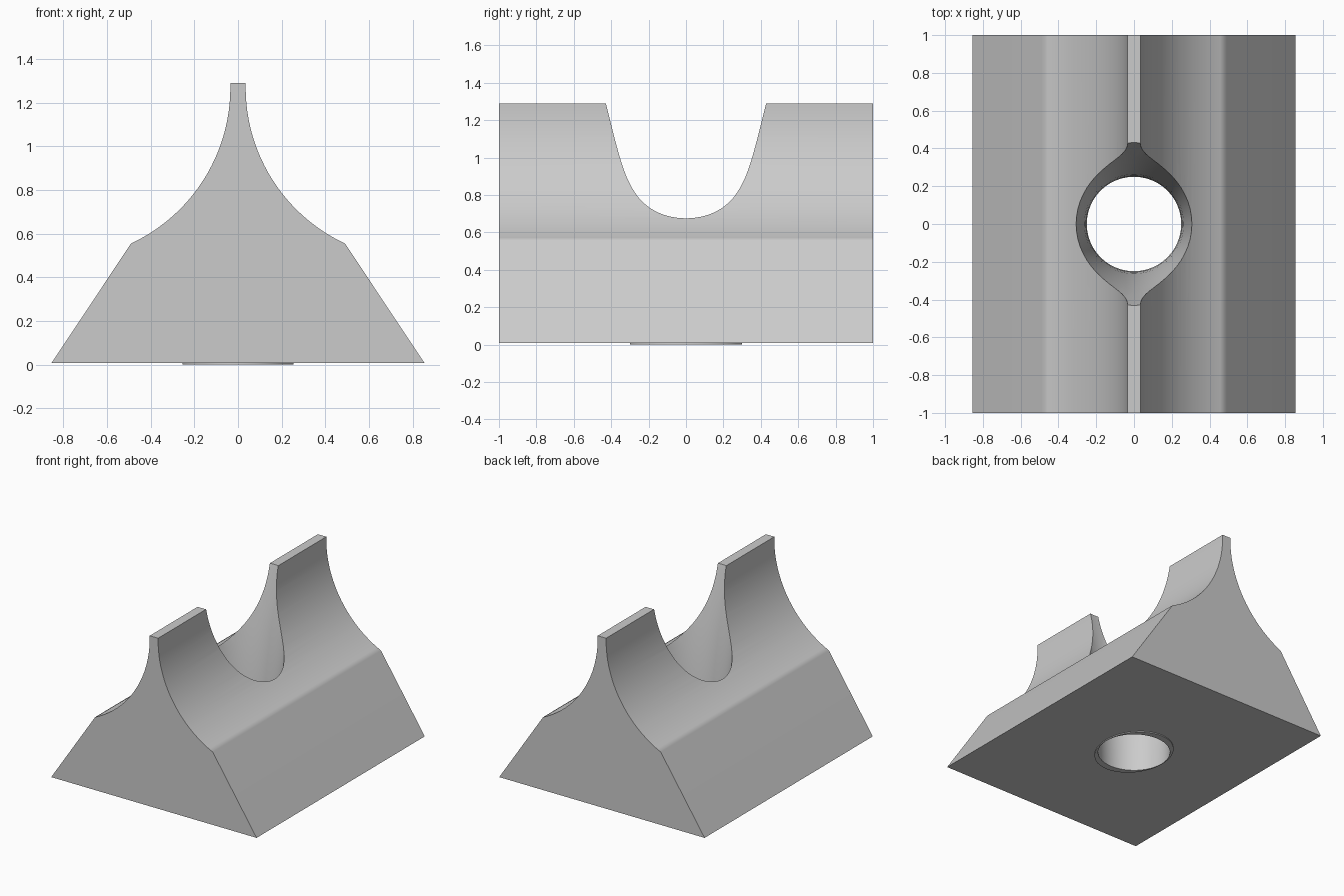
import bpy, bmesh, math

cube = bpy.data.objects.get("Cube")
if cube:
    bpy.data.objects.remove(cube, do_unlink=True)

grey = bpy.data.materials.new("light grey")
grey.use_nodes = True
colour = (0.6, 0.6, 0.6, 1)
grey.diffuse_color = colour
grey.node_tree.nodes["Principled BSDF"].inputs["Base Color"].default_value = colour

BASE, TOP, HOLE = 0.007, 1.29, 0.25


def add_object(name, bm):
    bmesh.ops.recalc_face_normals(bm, faces=bm.faces)
    mesh = bpy.data.meshes.new(name)
    bm.to_mesh(mesh)
    bm.free()
    mesh.materials.append(grey)
    obj = bpy.data.objects.new(name, mesh)
    bpy.context.collection.objects.link(obj)
    return obj


def lathe(name, rings, segments=48, closed=False):
    """Loft (x radius, y radius, z) rings; closed joins last to first, else caps."""
    bm = bmesh.new()
    loops = []
    for rx, ry, z in rings:
        angles = [math.tau * i / segments for i in range(segments)]
        loops.append([bm.verts.new((rx * math.cos(a), ry * math.sin(a), z)) for a in angles])
    pairs = list(zip(loops, loops[1:]))
    if closed:
        pairs.append((loops[-1], loops[0]))
    else:
        bm.faces.new(loops[0])
        bm.faces.new(loops[-1])
    for low, high in pairs:
        for i in range(segments):
            j = (i + 1) % segments
            bm.faces.new((low[i], low[j], high[j], high[i]))
    return add_object(name, bm)


def smooth(obj, degrees):
    bpy.ops.object.select_all(action="DESELECT")
    obj.select_set(True)
    bpy.context.view_layer.objects.active = obj
    bpy.ops.object.shade_smooth_by_angle(angle=math.radians(degrees))


# Half profile: sloped flank, concave arc, narrow ridge
RADIUS, CX, CZ = 0.789, 0.824, 1.27
start = math.atan2(0.555 - CZ, 0.49 - CX)
half = [(0.855, BASE)]
for i in range(25):
    a = start + (-math.pi - start) * i / 24
    half.append((CX + RADIUS * math.cos(a), CZ + RADIUS * math.sin(a)))
half.append((0.035, TOP))
profile = half + [(-x, z) for x, z in reversed(half)]

# Body: profile extruded along its length
bm = bmesh.new()
face = bm.faces.new([bm.verts.new((x, -1, z)) for x, z in profile])
result = bmesh.ops.extrude_face_region(bm, geom=[face])
moved = [v for v in result["geom"] if isinstance(v, bmesh.types.BMVert)]
bmesh.ops.translate(bm, verts=moved, vec=(0, 2, 0))
body = add_object("body", bm)

# Flared hole cut down through the middle
levels = [-0.1] + [1.4 * i / 10 for i in range(11)]
radii = [HOLE + 0.0209 * max(z, 0) + 0.0925 * max(z, 0) ** 2 for z in levels]
cutter = lathe("hole_cutter", [(r, r, z) for r, z in zip(radii, levels)])
cutter.hide_render = True
cut = body.modifiers.new("hole", "BOOLEAN")
cut.operation = "DIFFERENCE"
cut.solver = "EXACT"
cut.object = cutter
bpy.context.view_layer.objects.active = body
bpy.ops.object.modifier_apply(modifier=cut.name)
bpy.data.objects.remove(cutter, do_unlink=True)

# Flat flanks keep their shading while the arc blends into them
smooth(body, 40)
weighted = body.modifiers.new("weighted normals", "WEIGHTED_NORMAL")
weighted.keep_sharp = True

# Thin lip around the hole underneath
lip = lathe("bottom_lip", [(HOLE, HOLE, 0), (0.255, 0.3, 0),
                           (0.255, 0.3, BASE), (HOLE, HOLE, BASE)], closed=True)
smooth(lip, 40)
